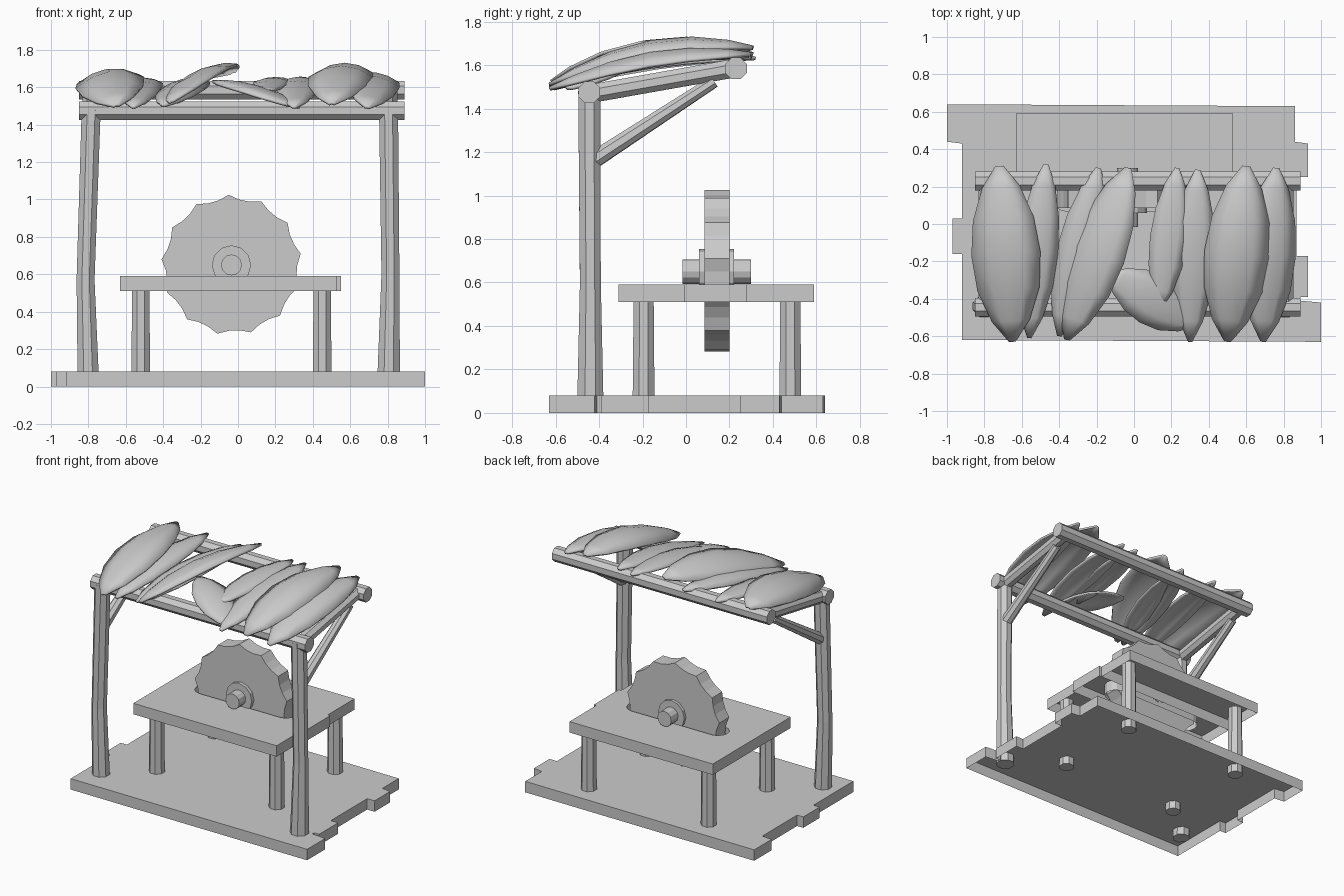
import bpy, bmesh, math
from mathutils import Vector

if "Cube" in bpy.data.objects:
    bpy.data.objects.remove(bpy.data.objects["Cube"])

grey = bpy.data.materials.new("plain_grey")
grey.use_nodes = True
COLOUR = (0.6, 0.6, 0.6, 1)
grey.diffuse_color = COLOUR
grey.node_tree.nodes["Principled BSDF"].inputs["Base Color"].default_value = COLOUR


def finish(name, bm, smooth=None):
    bmesh.ops.recalc_face_normals(bm, faces=bm.faces)
    me = bpy.data.meshes.new(name)
    bm.to_mesh(me)
    bm.free()
    me.materials.append(grey)
    ob = bpy.data.objects.new(name, me)
    bpy.context.scene.collection.objects.link(ob)
    if smooth:
        bpy.ops.object.select_all(action='DESELECT')
        ob.select_set(True)
        bpy.context.view_layer.objects.active = ob
        bpy.ops.object.shade_smooth_by_angle(angle=math.radians(smooth))
    return ob


def plank(name, outline, z0, z1, hole=None):
    """Board with an open underside, optionally pierced by a slot."""
    bm = bmesh.new()
    edges = []
    for loop in [outline] + ([hole] if hole else []):
        vs = [bm.verts.new((x, y, z1)) for x, y in loop]
        edges += [bm.edges.new((vs[i - 1], vs[i])) for i in range(len(vs))]
    bmesh.ops.triangle_fill(bm, use_beauty=True, edges=edges, normal=(0, 0, 1))
    bmesh.ops.dissolve_limit(bm, angle_limit=0.01, verts=bm.verts, edges=bm.edges)
    rim = [e for e in bm.edges if e.is_boundary]
    new = bmesh.ops.extrude_edge_only(bm, edges=rim)["geom"]
    bmesh.ops.translate(bm, vec=(0, 0, z0 - z1),
                        verts=[g for g in new if isinstance(g, bmesh.types.BMVert)])
    return finish(name, bm)


def pole(name, stations, sides=8):
    """Faceted pole through (point, radius) stations."""
    bm = bmesh.new()
    axis = (Vector(stations[-1][0]) - Vector(stations[0][0])).normalized()
    u = axis.orthogonal().normalized()
    w = axis.cross(u)
    rings = []
    for p, r in stations:
        rings.append([bm.verts.new(Vector(p) + r * (u * math.cos(a) + w * math.sin(a)))
                      for a in (math.tau * (i + 0.5) / sides for i in range(sides))])
    for a, b in zip(rings, rings[1:]):
        for i in range(sides):
            bm.faces.new((a[i - 1], a[i], b[i], b[i - 1]))
    bm.faces.new(rings[0])
    bm.faces.new(rings[-1])
    return finish(name, bm)


def leaf(name, back, front, width, crown, droop, roll):
    """Arched leaf shell running from a back tip to a front tip."""
    back, front = Vector(back), Vector(front)
    run = (front - back).to_2d().normalized()
    side = Vector((-run.y, run.x, 0))
    bm = bmesh.new()
    rows = []
    for t, spread in ((0, .12), (.12, .55), (.3, .88), (.5, 1), (.7, .9), (.88, .55), (1, .1)):
        mid = back.lerp(front, t) + Vector((0, 0, crown * 4 * t * (1 - t)))
        row = []
        for s in (-1, -.5, 0, .5, 1):
            off = side * (s * spread * width / 2)
            drop = -droop * spread * s * s + roll * s * spread
            row.append(bm.verts.new(mid + off + Vector((0, 0, drop))))
        rows.append(row)
    for a, b in zip(rows, rows[1:]):
        for i in range(4):
            bm.faces.new((a[i], a[i + 1], b[i + 1], b[i]))
    ob = finish(name, bm, 40)
    solid = ob.modifiers.new("thickness", 'SOLIDIFY')
    solid.thickness = 0.015
    return ob


# Ground platform with ragged board ends
plank("platform", [(-1, .64), (-1, .44), (-.92, .43), (-.92, .03), (-.97, .03), (-.97, -.16),
                   (-.92, -.16), (-.92, -.62), (1, -.63), (1, -.42), (.89, -.41), (.89, -.39),
                   (.93, -.39), (.93, -.17), (.87, -.17), (.87, .25), (.93, .25), (.93, .43),
                   (.86, .44), (.86, .63)], 0, .08)

# Work table: two outer boards and a slotted middle board
slot = []
for cx, start in ((.29, -90), (-.36, 90)):
    for k in range(7):
        a = math.radians(start + 30 * k)
        slot.append((cx + .075 * math.cos(a), .1425 + .075 * math.sin(a)))
for name, y0, y1, x1, hole in (("front_board", -.31, -.01, .53, None),
                               ("middle_board", -.01, .28, .55, slot),
                               ("back_board", .28, .59, .53, None)):
    plank("table_" + name, [(-.63, y0), (x1, y0), (x1, y1), (-.63, y1)], .51, .59, hole)
for side, x in (("right", -.52), ("left", .45)):
    for end, y in (("front", -.195), ("back", .48)):
        pole(f"table_leg_{end}_{side}", [((x, y, .02), .055), ((x, y, .3), .052), ((x, y, .55), .05)])

# Scalloped grinding wheel with hub and axle
CX, CZ = -.035, .65
bm = bmesh.new()
rim = []
for i in range(13 * 3):
    a = math.tau * (i + 1) / 39
    r = .375 if i % 3 == 0 else .352
    rim.append(bm.verts.new((CX + r * math.cos(a), .085, CZ + r * math.sin(a))))
face = bm.faces.new(rim)
ext = bmesh.ops.extrude_face_region(bm, geom=[face], use_keep_orig=True)["geom"]
bmesh.ops.translate(bm, vec=(0, .115, 0), verts=[g for g in ext if isinstance(g, bmesh.types.BMVert)])
finish("wheel", bm)
pole("wheel_hub", [((CX, .06, CZ), .105), ((CX, .22, CZ), .105)], 12)
pole("axle", [((CX, -.015, CZ), .056), ((CX, .3, CZ), .056)], 12)

# Bent posts, roof beams, rafters and braces
pole("post_right", [((-.8, -.44, .02), .062), ((-.815, -.44, .57), .052), ((-.785, -.445, 1.48), .055)])
pole("post_left", [((.805, -.44, .02), .066), ((.815, -.44, .6), .052), ((.805, -.445, 1.48), .055)])
pole("front_beam", [((-.85, -.445, 1.475), .054), ((.89, -.445, 1.475), .054)])
pole("back_beam", [((-.85, .23, 1.585), .054), ((.89, .23, 1.585), .054)])
for side, x in (("right", -.79), ("left", .81)):
    pole("rafter_" + side, [((x, -.43, 1.47), .046), ((x, .22, 1.585), .046)])
    pole("brace_" + side, [((x, -.43, 1.16), .042), ((x, .13, 1.525), .03)])

# Leaf roof: back tip, front tip, width, crown, droop, roll
LEAVES = [
    ((-.72, .31, 1.66), (-.65, -.63, 1.51), .37, .10, .06, .03),
    ((-.47, .32, 1.64), (-.56, -.61, 1.50), .22, .06, .03, 0),
    ((-.19, .30, 1.64), (-.40, -.60, 1.51), .24, .06, .04, 0),
    ((-.03, .30, 1.69), (-.36, -.62, 1.53), .30, .09, .04, .05),
    ((.23, .30, 1.64), (.14, -.45, 1.58), .20, .04, .02, 0),
    ((.34, .29, 1.65), (.30, -.63, 1.50), .23, .06, .03, 0),
    ((.60, .31, 1.69), (.50, -.63, 1.52), .35, .11, .06, 0),
    ((.76, .30, 1.66), (.69, -.63, 1.50), .28, .08, .04, -.02),
    ((-.13, -.27, 1.64), (.33, -.54, 1.50), .28, .04, .03, 0),
]
for i, spec in enumerate(LEAVES):
    leaf(f"roof_leaf_{i + 1}", *spec)
